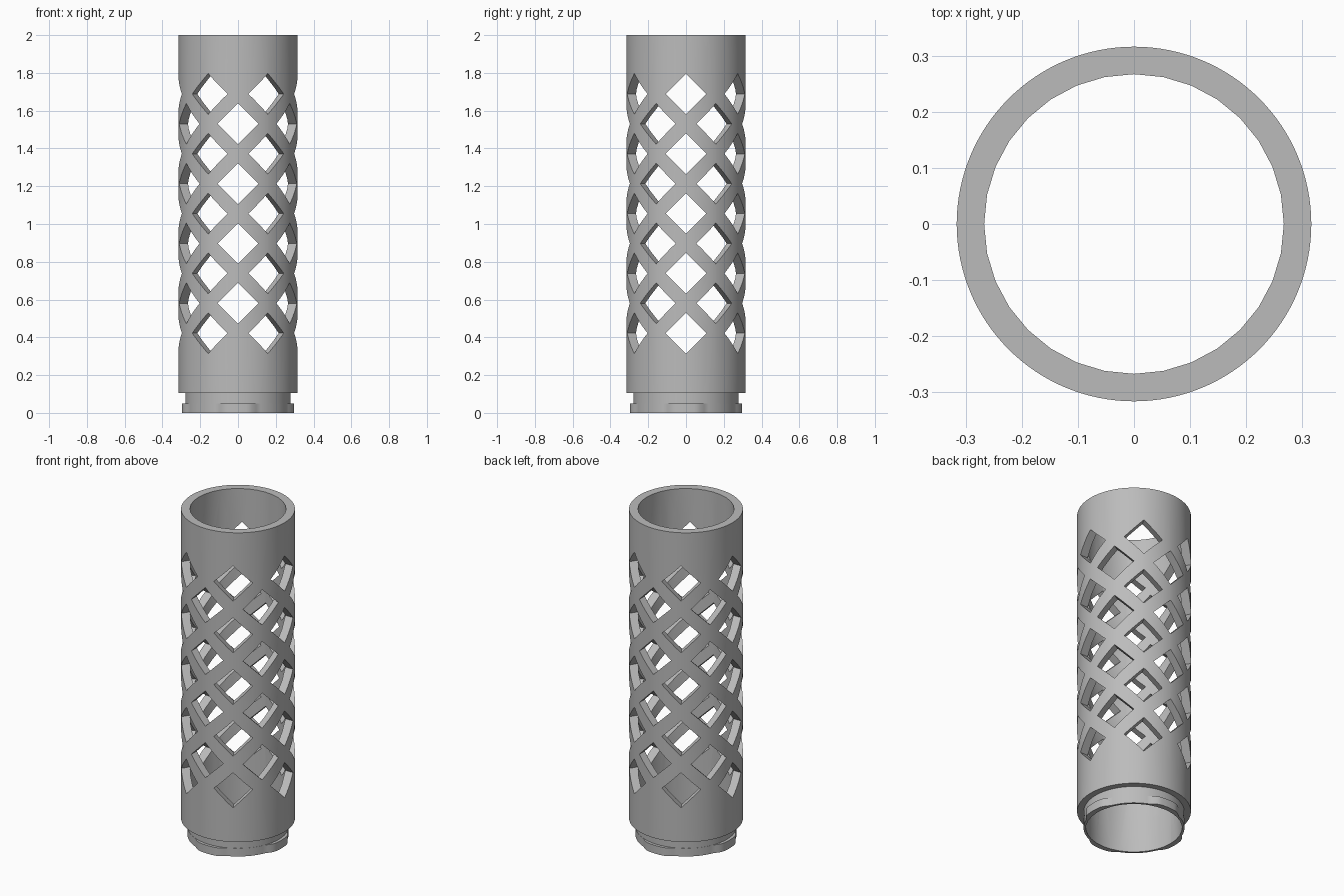
import bpy, bmesh, math
from mathutils import Matrix, Vector

cube = bpy.data.objects.get("Cube")
if cube:
    bpy.data.objects.remove(cube)

OUTER, NECK, BORE = 0.316, 0.279, 0.267
SEGMENTS = 128

grey = bpy.data.materials.new("plain grey")
grey.use_nodes = True
colour = (0.5, 0.5, 0.5, 1)
grey.diffuse_color = colour
grey.node_tree.nodes["Principled BSDF"].inputs["Base Color"].default_value = colour


def make_object(name, bm):
    bmesh.ops.recalc_face_normals(bm, faces=bm.faces[:])
    mesh = bpy.data.meshes.new(name)
    bm.to_mesh(mesh)
    bm.free()
    obj = bpy.data.objects.new(name, mesh)
    bpy.context.collection.objects.link(obj)
    mesh.materials.append(grey)
    return obj


def lug_radius(a):
    # Four tapered locking lugs, one facing each side
    bump = min(1, max(0, 1.5 * math.cos(4 * a)))
    return NECK + 0.001 + 0.017 * bump


def loft(rings):
    bm = bmesh.new()
    loops = []
    for z, radius in rings:
        loop = []
        for i in range(SEGMENTS):
            a = math.tau * i / SEGMENTS
            r = radius(a) if callable(radius) else radius
            loop.append(bm.verts.new((r * math.cos(a), r * math.sin(a), z)))
        loops.append(loop)
    for low, high in zip(loops, loops[1:]):
        for i in range(SEGMENTS):
            j = (i + 1) % SEGMENTS
            bm.faces.new((low[i], low[j], high[j], high[i]))
    bm.faces.new(loops[0][::-1])
    bm.faces.new(loops[-1])
    return bm


# Sleeve with stepped neck and lugs
sleeve = make_object("lattice_sleeve", loft([
    (0, lug_radius), (0.05, lug_radius), (0.05, NECK),
    (0.105, NECK), (0.105, OUTER), (2, OUTER)]))

# Straight bore cutter
bm = bmesh.new()
bmesh.ops.create_cone(bm, cap_ends=True, segments=32, radius1=BORE, radius2=BORE,
                      depth=3, matrix=Matrix.Translation((0, 0, 1)))
bore = make_object("bore_cutter", bm)

# Diamond window cutters: nine staggered rows of six
bm = bmesh.new()
for row in range(9):
    z = 0.422 + 0.1583 * row
    for k in range(6):
        angle = math.radians(60 * k + 30 * (row % 2))
        place = (Matrix.Translation((0, 0, z)) @ Matrix.Rotation(angle, 4, 'Z')
                 @ Matrix.Translation((0.3, 0, 0)) @ Matrix.Rotation(math.pi / 2, 4, 'Y'))
        bmesh.ops.create_cone(bm, cap_ends=True, segments=4, radius1=0.108,
                              radius2=0.108, depth=0.2, matrix=place)
windows = make_object("window_cutter", bm)

for cutter in (bore, windows):
    cutter.hide_render = True
    mod = sleeve.modifiers.new(cutter.name, 'BOOLEAN')
    mod.operation = 'DIFFERENCE'
    mod.solver = 'EXACT'
    mod.object = cutter

# Bake the cuts, then drop the cutters
graph = bpy.context.evaluated_depsgraph_get()
cut_mesh = bpy.data.meshes.new_from_object(sleeve.evaluated_get(graph))
sleeve.modifiers.clear()
sleeve.data = cut_mesh
for cutter in (bore, windows):
    bpy.data.objects.remove(cutter)

bpy.context.view_layer.objects.active = sleeve
sleeve.select_set(True)
bpy.ops.object.shade_smooth_by_angle(angle=math.radians(25))
